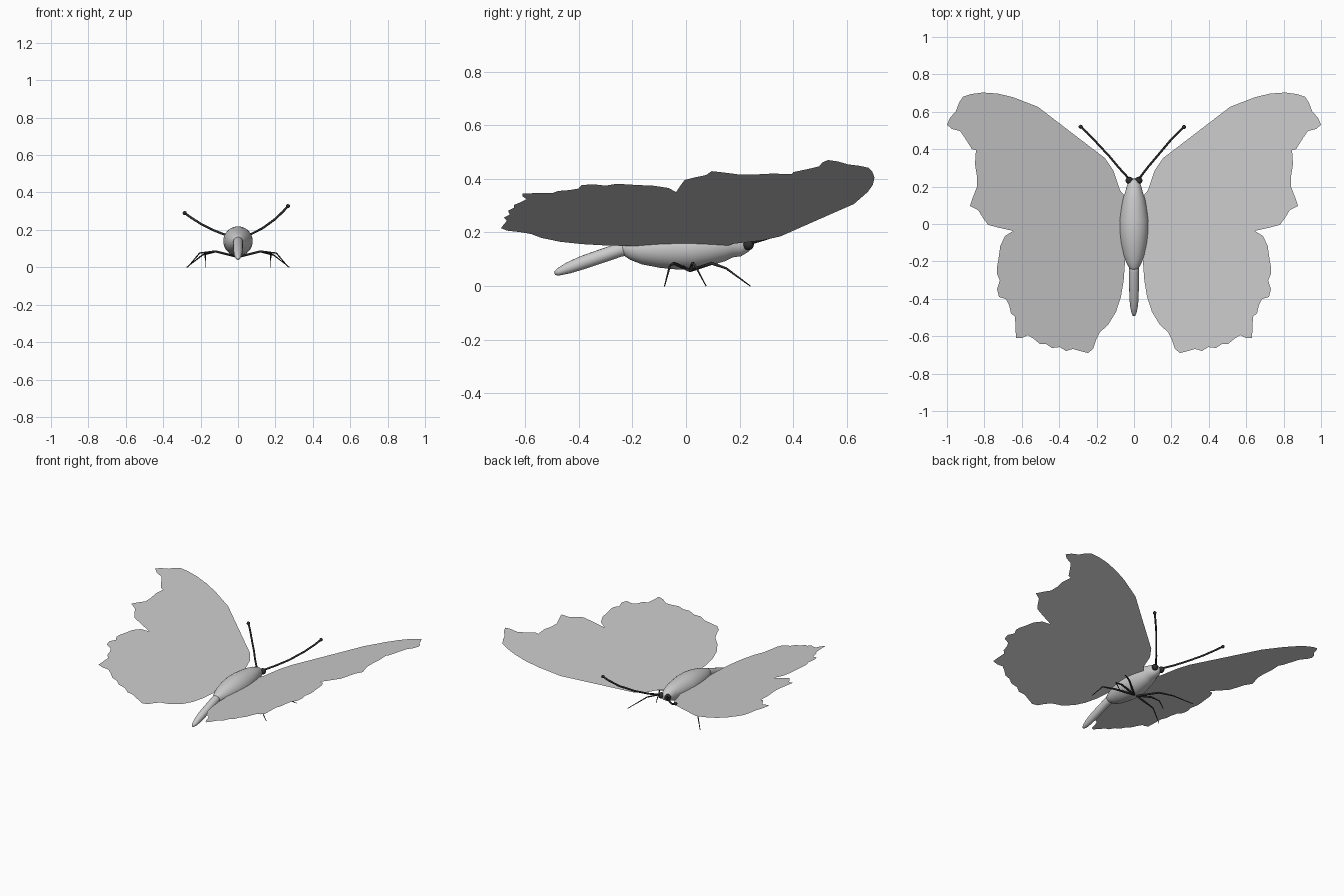
import bpy, bmesh, math
from mathutils import Vector


def material(name, grey):
    m = bpy.data.materials.new(name)
    m.diffuse_color = (grey, grey, grey, 1)
    return m


DARK = material("dark", 0.03)


def finish(bm, name, mat=None, smooth=True):
    me = bpy.data.meshes.new(name)
    for f in bm.faces:
        f.smooth = smooth
    bm.to_mesh(me)
    bm.free()
    ob = bpy.data.objects.new(name, me)
    bpy.context.collection.objects.link(ob)
    if mat:
        me.materials.append(mat)
    return ob


def loft(name, stations, sides=12, mat=None):
    """Round skin through stations of (x, y, z, radius)."""
    pts = [Vector(s[:3]) for s in stations]
    bm = bmesh.new()
    rings, u = [], Vector((0.31, 0.17, 0.93))
    for i, s in enumerate(stations):
        t = (pts[min(i + 1, len(pts) - 1)] - pts[max(i - 1, 0)]).normalized()
        u = (u - t * u.dot(t)).normalized()
        v = t.cross(u)
        rings.append([bm.verts.new(pts[i] + s[3] * (u * math.cos(a) + v * math.sin(a)))
                      for a in (2 * math.pi * k / sides for k in range(sides))])
    for a, b in zip(rings, rings[1:]):
        for k in range(sides):
            n = (k + 1) % sides
            bm.faces.new((a[k], a[n], b[n], b[k]))
    bm.faces.new(rings[0])
    bm.faces.new(rings[-1])
    bmesh.ops.recalc_face_normals(bm, faces=bm.faces)
    return finish(bm, name, mat)


def ball(name, centre, r, mat):
    bm = bmesh.new()
    bmesh.ops.create_uvsphere(bm, u_segments=16, v_segments=10, radius=r)
    bmesh.ops.translate(bm, vec=Vector(centre), verts=bm.verts)
    return finish(bm, name, mat)


# Thorax with head, and the drooping abdomen
loft("body", [(0, y, z, r) for y, z, r in (
    (0.24, 0.155, 0.012), (0.23, 0.153, 0.025), (0.205, 0.149, 0.038), (0.175, 0.153, 0.046),
    (0.14, 0.15, 0.058), (0.09, 0.146, 0.068), (0.02, 0.14, 0.079), (-0.04, 0.14, 0.078),
    (-0.1, 0.139, 0.071), (-0.165, 0.138, 0.057), (-0.205, 0.14, 0.042),
    (-0.235, 0.144, 0.026), (-0.25, 0.145, 0.012))], 28)
loft("abdomen", [(0, y, z, r) for y, z, r in (
    (-0.2, 0.145, 0.025), (-0.25, 0.134, 0.026), (-0.32, 0.11, 0.026), (-0.39, 0.086, 0.025),
    (-0.44, 0.067, 0.021), (-0.475, 0.053, 0.014), (-0.49, 0.047, 0.007))], 16)

# Wing outline (x, y): forewing from root to notch, then hindwing back to root
FORE = [(0.03, 0.13), (0.075, 0.18), (0.088, 0.22), (0.11, 0.285), (0.155, 0.352), (0.353, 0.503),
        (0.513, 0.626), (0.647, 0.678), (0.727, 0.697), (0.807, 0.703), (0.87, 0.695),
        (0.915, 0.68), (0.936, 0.647), (0.952, 0.604), (0.984, 0.567), (1.0, 0.53),
        (0.973, 0.508), (0.93, 0.497), (0.904, 0.46), (0.877, 0.417), (0.866, 0.4),
        (0.845, 0.395), (0.85, 0.32), (0.84, 0.257), (0.84, 0.198), (0.861, 0.144),
        (0.877, 0.096), (0.834, 0.075), (0.807, 0.032), (0.78, -0.005), (0.717, -0.021),
        (0.645, -0.037)]
HIND = [(0.69, -0.064), (0.715, -0.118), (0.725, -0.19), (0.733, -0.235), (0.733, -0.267),
        (0.717, -0.3), (0.732, -0.348), (0.722, -0.39), (0.684, -0.401), (0.668, -0.433),
        (0.658, -0.476), (0.636, -0.497), (0.631, -0.61), (0.599, -0.61), (0.567, -0.594),
        (0.535, -0.615), (0.503, -0.642), (0.47, -0.642), (0.439, -0.663), (0.396, -0.658),
        (0.364, -0.679), (0.326, -0.668), (0.289, -0.679), (0.246, -0.69), (0.219, -0.668),
        (0.203, -0.62), (0.182, -0.578), (0.139, -0.54), (0.096, -0.47), (0.07, -0.39),
        (0.055, -0.3), (0.048, -0.2), (0.03, -0.1)]
for side, s in (("left", -1), ("right", 1)):
    bm = bmesh.new()
    f = bm.faces.new([bm.verts.new((s * x, y, 0.133 + 0.337 * x)) for x, y in FORE + HIND])
    f.normal_update()
    if f.normal.z < 0:
        f.normal_flip()
    bmesh.ops.triangulate(bm, faces=[f])
    finish(bm, side + "_wings", smooth=False)

    # Eyes
    ball(side + "_eye", (s * 0.025, 0.233, 0.154), 0.02, DARK)

    # Legs: hip, knee, ankle, foot
    for name, knee, ankle, foot in (
            ("front", (0.12, 0.097, 0.085), (0.19, 0.15, 0.066), (0.275, 0.24)),
            ("middle", (0.12, 0.025, 0.085), (0.175, 0.035, 0.075), (0.175, 0.075)),
            ("rear", (0.12, -0.045, 0.085), (0.205, -0.06, 0.076), (0.27, -0.08))):
        path = [(0.01, 0.015, 0.058, 0.006), (*knee, 0.006), (*ankle, 0.004), (*foot, 0, 0.002)]
        loft(f"{name}_{side}_leg", [(s * x, y, z, r) for x, y, z, r in path], 8, DARK)

# Antennae with clubbed tips, slightly uneven
for side, path in (
        ("left", [(-0.025, 0.24, 0.16), (-0.08, 0.3, 0.178), (-0.13, 0.36, 0.198),
                  (-0.195, 0.43, 0.23), (-0.25, 0.488, 0.265), (-0.285, 0.52, 0.29)]),
        ("right", [(0.025, 0.24, 0.16), (0.075, 0.305, 0.18), (0.13, 0.37, 0.208),
                   (0.195, 0.447, 0.255), (0.24, 0.493, 0.297), (0.267, 0.518, 0.327)])):
    loft(side + "_antenna", [(*p, 0.006) for p in path], 8, DARK)
    ball(side + "_antenna_tip", path[-1], 0.011, DARK)
